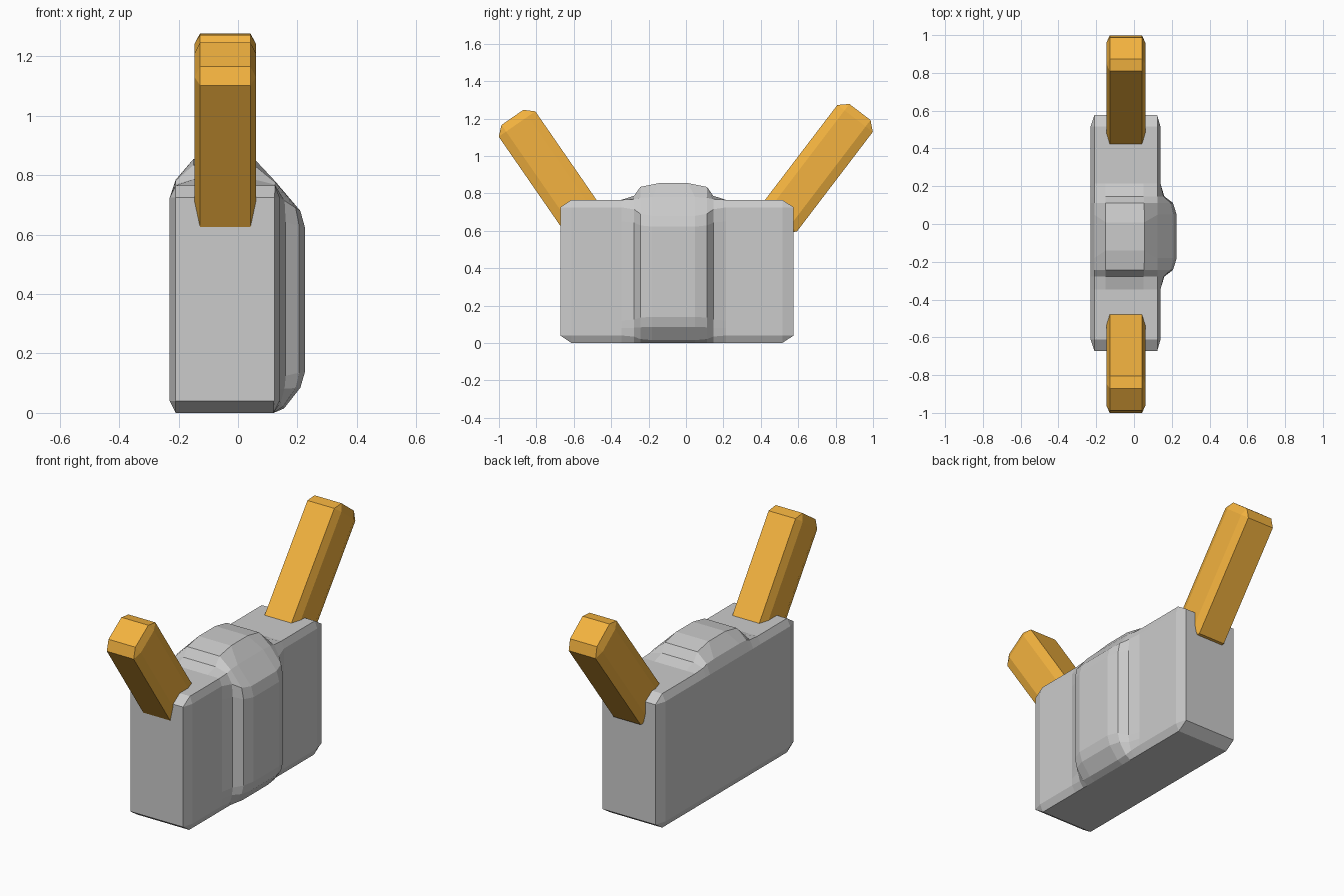
import bpy, bmesh, math
from mathutils import Vector, Matrix
from itertools import product

if "Cube" in bpy.data.objects:
    bpy.data.objects.remove(bpy.data.objects["Cube"])


def finish(bm, name, mat=None):
    bmesh.ops.recalc_face_normals(bm, faces=bm.faces)
    me = bpy.data.meshes.new(name)
    bm.to_mesh(me)
    bm.free()
    ob = bpy.data.objects.new(name, me)
    bpy.context.collection.objects.link(ob)
    if mat:
        me.materials.append(mat)
    return ob


# Body: cross-sections (x, z) lofted along y, swelling to a bulge in the middle
slab = [(-.21, 0), (-.23, .04), (-.23, .725), (-.21, .765), (-.15, .765), (.05, .765),
        (.125, .765), (.14, .725), (.14, .65), (.14, .12), (.14, .08), (.14, .04), (.12, 0)]
bulge = [(-.21, 0), (-.23, .04), (-.23, .725), (-.21, .785), (-.15, .855), (.055, .855),
         (.125, .78), (.21, .68), (.226, .622), (.226, .14), (.21, .085), (.155, .015), (.12, 0)]
end_cap = [(min(max(x, -.21), .123), min(max(z, .04), .725)) for x, z in slab]
MID = -.066


def blend(t):
    return [(a + (c - a) * t, b + (d - b) * t) for (a, b), (c, d) in zip(slab, bulge)]


def flat(y, sec):
    return [(x, y, z) for x, z in sec]


def crown(side):
    # full bulge section, its top edges drawn closer to the middle
    return [(x, MID + side * (.075 if z > .8 else .115), z) for x, z in bulge]


rings = [flat(-.672, end_cap), flat(-.612, slab)]
rings += [flat(MID - o, blend(t)) for o, t in ((.28, 0), (.212, .24), (.178, .77))]
rings += [crown(-1), crown(1)]
rings += [flat(MID + o, blend(t)) for o, t in ((.178, .77), (.212, .24), (.28, 0))]
rings += [flat(.515, slab), flat(.576, end_cap)]

bm = bmesh.new()
loops = [[bm.verts.new(p) for p in r] for r in rings]
n = len(slab)
for a, b in zip(loops, loops[1:]):
    for i in range(n):
        j = (i + 1) % n
        bm.faces.new((a[i], a[j], b[j], b[i]))
bm.faces.new(loops[0])
bm.faces.new(loops[-1])
bmesh.ops.remove_doubles(bm, verts=bm.verts, dist=.0005)
bmesh.ops.dissolve_limit(bm, angle_limit=math.radians(1), verts=bm.verts, edges=bm.edges)
finish(bm, "body")

# Arms: chamfered bars leaning outwards from the two top corners
orange = bpy.data.materials.new("orange")
orange.diffuse_color = (.9, .45, .05, 1)
orange.use_nodes = True
orange.node_tree.nodes["Principled BSDF"].inputs["Base Color"].default_value = orange.diffuse_color


def arm(name, centre, up):
    half, cut = Vector((.103, .119, .378)), Vector((.018, .048, .043))
    up = Vector(up).normalized()
    side = up.cross(Vector((1, 0, 0)))
    rot = Matrix((Vector((1, 0, 0)), side, up)).transposed()
    bm = bmesh.new()
    for axis, s in product(range(3), product((-1, 1), repeat=3)):
        p = [s[k] * (half[k] - (0 if k == axis else cut[k])) for k in range(3)]
        bm.verts.new(rot @ Vector(p) + Vector(centre))
    bmesh.ops.convex_hull(bm, input=bm.verts)
    bmesh.ops.dissolve_limit(bm, angle_limit=math.radians(1), verts=bm.verts, edges=bm.edges)
    finish(bm, name, orange)


arm("front_arm", (-.043, -.713, .895), (0, -.569, .823))
arm("back_arm", (-.043, .701, .934), (0, .606, .795))
